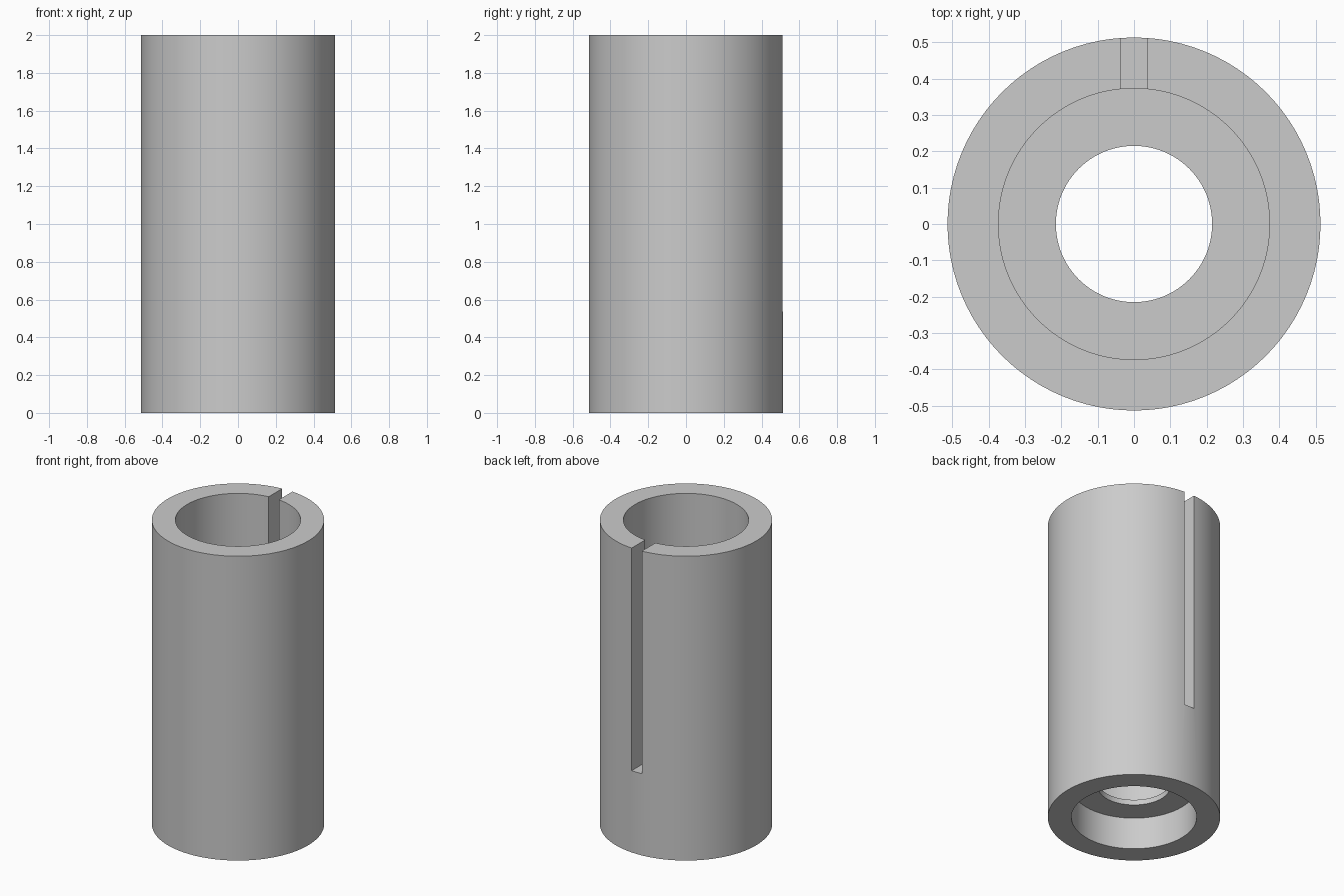
import bpy, bmesh, math
from mathutils import Matrix, Vector

cube = bpy.data.objects.get("Cube")
if cube:
    bpy.data.objects.remove(cube, do_unlink=True)

SIDES = 96
OUTER, BORE, HOLE = 0.513, 0.373, 0.215
HEIGHT, WEB_LOW, WEB_TOP = 2.0, 0.21, 0.245
SLOT_WIDTH, SLOT_FLOOR = 0.074, 0.537

# Plain grey
grey = bpy.data.materials.new("plain grey")
grey.use_nodes = True
colour = (0.6, 0.6, 0.6, 1)
grey.diffuse_color = colour
grey.node_tree.nodes["Principled BSDF"].inputs["Base Color"].default_value = colour


def make_object(name, bm):
    bmesh.ops.recalc_face_normals(bm, faces=bm.faces)
    mesh = bpy.data.meshes.new(name)
    bm.to_mesh(mesh)
    bm.free()
    mesh.materials.append(grey)
    obj = bpy.data.objects.new(name, mesh)
    bpy.context.collection.objects.link(obj)
    return obj


# Sleeve: wall section with a thin internal web, turned about z
section = [(OUTER, 0), (OUTER, HEIGHT), (BORE, HEIGHT), (BORE, WEB_TOP),
           (HOLE, WEB_TOP), (HOLE, WEB_LOW), (BORE, WEB_LOW), (BORE, 0)]
bm = bmesh.new()
verts = [bm.verts.new((r, 0, z)) for r, z in section]
edges = [bm.edges.new((v, verts[i - 1])) for i, v in enumerate(verts)]
bmesh.ops.spin(bm, geom=verts + edges, cent=(0, 0, 0), axis=(0, 0, 1),
               angle=math.tau, steps=SIDES, use_merge=True)
bmesh.ops.remove_doubles(bm, verts=bm.verts, dist=0.0001)
sleeve = make_object("slotted_sleeve", bm)

# Cutter for the slot in the back wall, open at the top
slot_top = HEIGHT + 0.1
bm = bmesh.new()
size = Vector((SLOT_WIDTH, 0.3, slot_top - SLOT_FLOOR))
centre = Vector((0, 0.45, (slot_top + SLOT_FLOOR) / 2))
bmesh.ops.create_cube(bm, size=1, matrix=Matrix.LocRotScale(centre, None, size))
cutter = make_object("slot_cutter", bm)
cutter.hide_render = True

cut = sleeve.modifiers.new("slot", "BOOLEAN")
cut.operation = "DIFFERENCE"
cut.solver = "EXACT"
cut.object = cutter

# Apply the cut, drop the cutter and smooth the round walls
bpy.ops.object.select_all(action="DESELECT")
sleeve.select_set(True)
bpy.context.view_layer.objects.active = sleeve
bpy.ops.object.modifier_apply(modifier=cut.name)
bpy.data.objects.remove(cutter, do_unlink=True)
bpy.ops.object.shade_smooth_by_angle(angle=math.radians(30))
